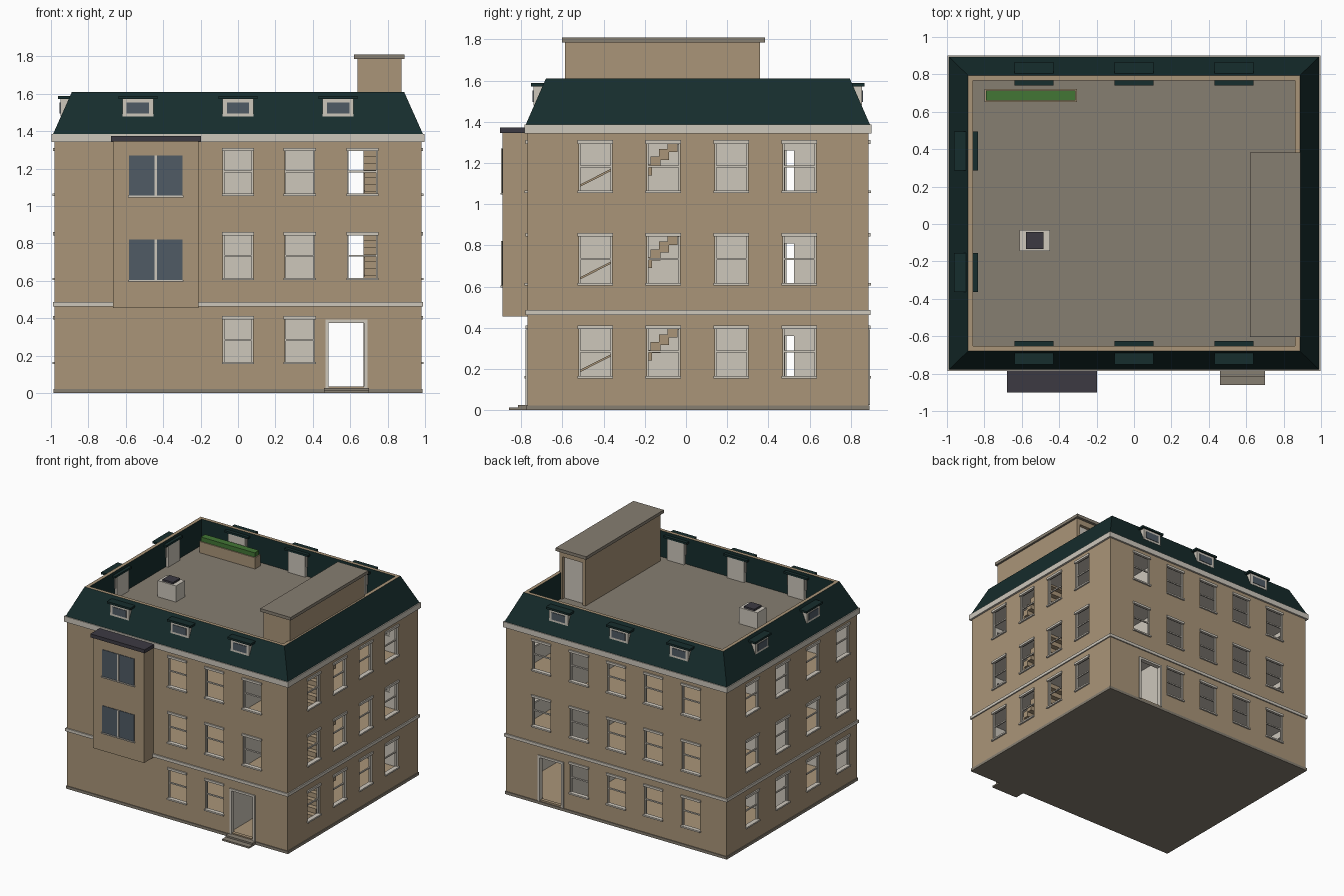
import bpy, bmesh
from mathutils import Matrix, Vector

cube = bpy.data.objects.get("Cube")
if cube:
    bpy.data.objects.remove(cube)


def material(name, rgb):
    m = bpy.data.materials.new(name)
    m.use_nodes = True
    m.diffuse_color = (*rgb, 1)
    m.node_tree.nodes["Principled BSDF"].inputs["Base Color"].default_value = (*rgb, 1)
    return m


TAN = material("tan stone", (0.40, 0.30, 0.19))
CREAM = material("cream trim", (0.61, 0.57, 0.50))
TEAL = material("dark teal slate", (0.008, 0.026, 0.026))
GREY = material("warm grey paving", (0.24, 0.21, 0.165))
DARK = material("dark lead", (0.045, 0.042, 0.055))
GLASS = material("blue grey glass", (0.08, 0.105, 0.13))
GREEN = material("hedge green", (0.055, 0.18, 0.035))

# Main wall planes
X, YF, YB = 0.98, -0.77, 0.885
FLOORS = [0.03, 0.48, 0.93]
parts = {}


def box(name, mat, x0, x1, y0, y1, z0, z1, turn=None):
    """Add a box to the named part."""
    bm = parts.setdefault(name, (bmesh.new(), mat))[0]
    mid = Vector((x0 + x1, y0 + y1, z0 + z1)) / 2
    size = Matrix.Diagonal((abs(x1 - x0), abs(y1 - y0), z1 - z0, 1))
    bmesh.ops.create_cube(bm, size=1, matrix=Matrix.Translation(mid) @ (turn or Matrix()) @ size)


def face_box(name, mat, face, u0, u1, d0, d1, z0, z1):
    """Add a box on a facade: u runs along the wall, d points outward."""
    if face == "front":
        box(name, mat, u0, u1, YF - d0, YF - d1, z0, z1)
    elif face == "back":
        box(name, mat, u0, u1, YB + d0, YB + d1, z0, z1)
    elif face == "right":
        box(name, mat, X + d0, X + d1, u0, u1, z0, z1)
    else:
        box(name, mat, -X - d0, -X - d1, u0, u1, z0, z1)


def make_object(name, bm, mats):
    mesh = bpy.data.meshes.new(name)
    bm.to_mesh(mesh)
    bm.free()
    for m in mats:
        mesh.materials.append(m)
    ob = bpy.data.objects.new(name, mesh)
    bpy.context.collection.objects.link(ob)
    return ob


# Sash windows: opening, frame, middle rail, lintel and sill
columns = {
    "front": [0, 0.33, 0.665],
    "back": [-0.665, -0.33, 0, 0.33, 0.665],
    "right": [-0.44, -0.11, 0.22, 0.55],
    "left": [-0.59, -0.21, 0.175, 0.56],
}
for face, spots in columns.items():
    for level, floor in enumerate(FLOORS):
        for u in spots:
            if level == 0 and u == 0.665:
                continue
            a, b, lo, hi = u - 0.08, u + 0.08, floor + 0.132, floor + 0.375
            face_box("openings", TAN, face, a, b, -0.06, 0.05, lo, hi)
            for s in (a, b - 0.007):
                face_box("window_frames", CREAM, face, s, s + 0.007, -0.02, -0.01, lo, hi)
            mid = (lo + hi) / 2
            face_box("window_rails", CREAM, face, a, b, -0.02, -0.01, mid - 0.005, mid + 0.005)
            face_box("lintels", CREAM, face, a - 0.006, b + 0.006, -0.01, 0.01, hi - 0.012, hi + 0.006)
            face_box("sills", CREAM, face, a - 0.006, b + 0.006, -0.02, 0.013, lo - 0.008, lo + 0.004)

# Doorways through the stair hall, front and back
for face in ("front", "back"):
    face_box("openings", TAN, face, 0.485, 0.675, -0.06, 0.05, 0.035, 0.375)
    for u in (0.467, 0.675):
        face_box("door_frames", CREAM, face, u, u + 0.018, -0.025, 0.008, 0.025, 0.375)
    face_box("door_frames", CREAM, face, 0.467, 0.693, -0.025, 0.008, 0.375, 0.392)
box("front_steps", GREY, 0.46, 0.70, -0.86, YF, 0, 0.013)
box("front_steps", GREY, 0.46, 0.70, -0.815, YF, 0.013, 0.026)

# Hollow wall shell cut by the openings
box("walls", TAN, -X, X, YF, YB, 0.01, 1.38)
box("cavity", TAN, -X + 0.028, X - 0.028, YF + 0.028, YB - 0.028, 0.03, 1.36)
walls = make_object("walls", parts.pop("walls")[0], [TAN, CREAM])
cutters = [make_object(n, parts.pop(n)[0], [TAN]) for n in ("cavity", "openings")]
for c in cutters:
    c.hide_render = True
    mod = walls.modifiers.new(c.name, "BOOLEAN")
    mod.operation, mod.solver, mod.object = "DIFFERENCE", "EXACT", c
graph = bpy.context.evaluated_depsgraph_get()
shell = bpy.data.meshes.new_from_object(walls.evaluated_get(graph))
walls.modifiers.clear()
walls.data = shell
for c in cutters:
    bpy.data.objects.remove(c)
shell.materials.clear()
for m in (TAN, CREAM):
    shell.materials.append(m)
for p in shell.polygons:
    c = p.center
    inside = abs(c.x) < X - 0.002 and YF + 0.002 < c.y < YB - 0.002 and c.z > 0.02
    ground = p.normal.z > 0.9 and c.z < 0.04
    p.material_index = int(inside and not ground)

# Horizontal trim, which also forms floor slabs
box("plinth", GREY, -X - 0.006, X + 0.006, YF - 0.006, YB + 0.006, 0, 0.022)
box("band_course", CREAM, -X - 0.01, X + 0.01, YF - 0.01, YB + 0.01, 0.462, 0.486)
box("cornice", CREAM, -0.996, 0.996, YF - 0.015, YB + 0.015, 1.342, 1.386)
box("upper_ceiling", CREAM, -0.96, 0.96, -0.75, 0.865, 0.90, 0.925)
for z in FLOORS[1:]:
    box("floors", TAN, -0.96, 0.96, -0.75, 0.865, z - 0.006, z + 0.008)

# Interior partitions and stairs
for z in FLOORS:
    top = z + 0.43
    box("partitions", CREAM, 0.445, 0.46, -0.75, 0.42, z, top)
    box("partitions", CREAM, 0.445, 0.46, 0.525, 0.865, z, top)
    box("partitions", CREAM, 0.445, 0.46, 0.42, 0.525, z + 0.33, top)
    box("partitions", CREAM, -0.96, 0.445, 0.09, 0.105, z, top)
    for i in range(12):
        y, h = -0.46 + i * 0.041, z + i * 0.0375
        box("stairs", TAN, 0.67, 0.93, y, y + 0.05, h - 0.015, h + 0.0375)
    box("handrails", TAN, 0.67, 0.68, -0.55, -0.34, z + 0.19, z + 0.2,
        Matrix.Rotation(0.47, 4, "X"))

# Projecting bay with paired windows
box("bay", TAN, -0.667, -0.212, -0.89, YF, 0.455, 1.345)
box("bay_roof", DARK, -0.68, -0.198, -0.902, YF, 1.345, 1.373)
for z in (0.605, 1.055):
    box("bay_glass", GLASS, -0.583, -0.297, -0.894, -0.889, z, z + 0.215)
    box("bay_mullions", CREAM, -0.446, -0.434, -0.898, -0.889, z, z + 0.215)
    box("bay_sills", CREAM, -0.588, -0.292, -0.9, -0.889, z - 0.009, z)

# Mansard: sloped outside, flat rim, upright inside
bm = bmesh.new()
loops = []
for x, y0, y1, z in ((0.988, -0.778, 0.893, 1.386), (0.888, -0.68, 0.795, 1.61),
                     (0.86, -0.652, 0.767, 1.61), (0.86, -0.652, 0.767, 1.386)):
    loops.append([bm.verts.new(p) for p in ((-x, y0, z), (x, y0, z), (x, y1, z), (-x, y1, z))])
for lower, upper in zip(loops, loops[1:]):
    for i in range(4):
        j = (i + 1) % 4
        bm.faces.new((lower[i], lower[j], upper[j], upper[i]))
bm.normal_update()
for f in bm.faces:
    f.material_index = int(f.normal.z > 0.9)
make_object("mansard_roof", bm, [TEAL, TAN])
box("roof_deck", GREY, -0.865, 0.865, -0.657, 0.772, 1.38, 1.40)

# Dormers poking through the slope on three sides
dormers = [(f, u) for f in ("front", "back") for u in (-0.535, 0, 0.535)]
dormers += [("left", -0.26), ("left", 0.39)]
for face, u in dormers:
    face_box("dormer_walls", CREAM, face, u - 0.083, u + 0.083, -0.13, -0.03, 1.478, 1.572)
    face_box("dormer_backs", CREAM, face, u - 0.075, u + 0.075, -0.14, -0.10, 1.39, 1.57)
    face_box("dormer_glass", GLASS, face, u - 0.06, u + 0.06, -0.031, -0.026, 1.495, 1.552)
    face_box("dormer_roofs", TEAL, face, u - 0.104, u + 0.104, -0.145, -0.018, 1.571, 1.587)

# Stair bulkhead with a doorway at its back end
box("bulkhead", TAN, 0.64, 0.874, -0.588, 0.33, 1.39, 1.786)
for x0, x1, z in ((0.64, 0.668, 1.39), (0.846, 0.874, 1.39), (0.668, 0.846, 1.74)):
    box("bulkhead", TAN, x0, x1, 0.33, 0.36, z, 1.786)
box("bulkhead_door", CREAM, 0.668, 0.846, 0.328, 0.335, 1.40, 1.74)
box("bulkhead_cap", GREY, 0.62, 0.89, -0.603, 0.383, 1.785, 1.81)

# Rooftop vent and planter
box("roof_vent", CREAM, -0.612, -0.45, -0.145, -0.033, 1.40, 1.53)
box("vent_cap", DARK, -0.578, -0.484, -0.134, -0.044, 1.53, 1.545)
box("planter", TAN, -0.80, -0.305, 0.652, 0.722, 1.40, 1.49)
box("hedge", GREEN, -0.792, -0.313, 0.66, 0.714, 1.49, 1.525)

for name, (bm, mat) in parts.items():
    make_object(name, bm, [mat])
